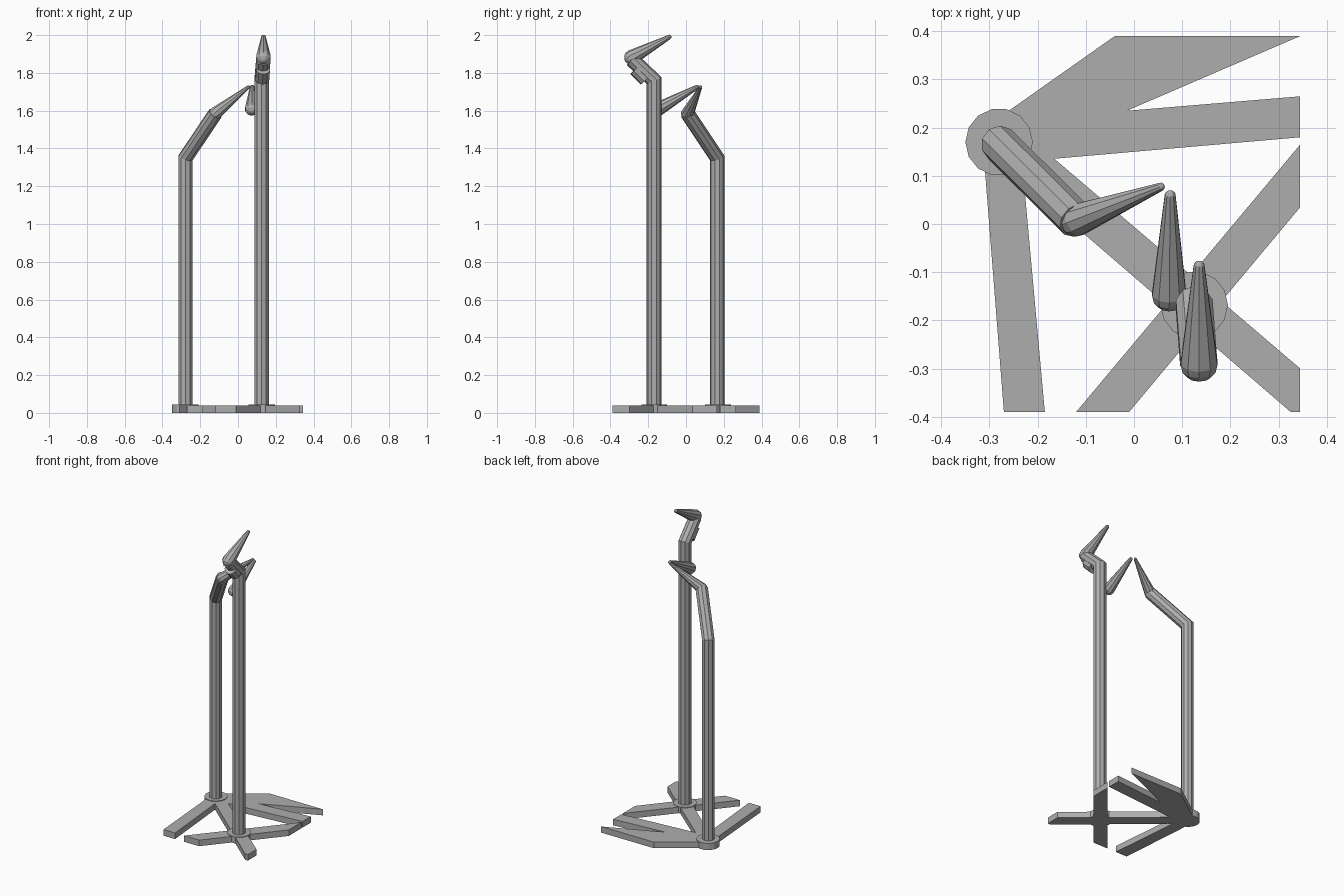
import bpy, bmesh, math
from mathutils import Vector

cube = bpy.data.objects.get("Cube")
if cube:
    bpy.data.objects.remove(cube, do_unlink=True)

GREY = bpy.data.materials.new("plain_grey")
GREY.use_nodes = True
GREY.diffuse_color = (0.42, 0.42, 0.42, 1)
GREY.node_tree.nodes["Principled BSDF"].inputs["Base Color"].default_value = (0.42, 0.42, 0.42, 1)
SIDES = 10


def finish(name, bm):
    bmesh.ops.recalc_face_normals(bm, faces=bm.faces[:])
    mesh = bpy.data.meshes.new(name)
    bm.to_mesh(mesh)
    bm.free()
    mesh.materials.append(GREY)
    obj = bpy.data.objects.new(name, mesh)
    bpy.context.collection.objects.link(obj)


def loft(name, rings):
    bm = bmesh.new()
    loops = [[bm.verts.new(p) for p in ring] for ring in rings]
    for a, b in zip(loops, loops[1:]):
        for i in range(len(a)):
            j = (i + 1) % len(a)
            bm.faces.new((a[i], a[j], b[j], b[i]))
    bm.faces.new(loops[0][::-1])
    bm.faces.new(loops[-1])
    finish(name, bm)


def circle(centre, axis, radius):
    turn = Vector((0, 0, 1)).rotation_difference(axis)
    angles = [2 * math.pi * (i + 0.5) / SIDES for i in range(SIDES)]
    return [centre + turn @ Vector((math.cos(a), math.sin(a), 0)) * radius for a in angles]


def tube(name, points, radius):
    """Round post with mitred bends."""
    pts = [Vector(p) for p in points]
    dirs = [(b - a).normalized() for a, b in zip(pts, pts[1:])]
    ring = circle(pts[0], dirs[0], radius)
    rings = [ring]
    for k, d in enumerate(dirs):
        n = d if k == len(dirs) - 1 else (d + dirs[k + 1]).normalized()
        ring = [p + d * ((pts[k + 1] - p).dot(n) / d.dot(n)) for p in ring]
        rings.append(ring)
    loft(name, rings)


def spike(name, start, end, r0, r1):
    """Tapered limb with rounded ends."""
    a, b = Vector(start), Vector(end)
    d = (b - a).normalized()
    steps = [math.radians(t) for t in (80, 50, 25, 0)]
    rings = [circle(a - d * r0 * math.sin(t), d, r0 * math.cos(t)) for t in steps]
    rings += [circle(b + d * r1 * math.sin(t), d, r1 * math.cos(t)) for t in reversed(steps)]
    loft(name, rings)


def slab(name, outline, height=0.04):
    loft(name, [[Vector((x, y, z)) for x, y in outline] for z in (0, height)])


# Flat branching base
slab("back_fork", [(-0.28, 0.17), (-0.26, 0.235), (-0.04, 0.39), (0.345, 0.39), (-0.015, 0.235),
                   (0.345, 0.265), (0.345, 0.18), (-0.17, 0.135)])
slab("left_strip", [(-0.31, 0.12), (-0.27, -0.39), (-0.185, -0.39), (-0.235, 0.16)])
slab("long_strip", [(-0.29, 0.14), (0.325, -0.39), (0.345, -0.39), (0.345, -0.3), (-0.2, 0.165)])
slab("cross_strip", [(-0.12, -0.39), (-0.01, -0.39), (0.345, 0.035), (0.345, 0.165)])

# Round feet under the posts
for name, x, y in (("back_foot", -0.28, 0.17), ("front_foot", 0.125, -0.168)):
    slab(name, [(x + 0.07 * math.cos(math.tau * i / 14), y + 0.07 * math.sin(math.tau * i / 14))
                for i in range(14)], 0.044)

# Back post, bent forward, with its pointed end
tube("back_post", [(-0.278, 0.165, 0.02), (-0.278, 0.165, 1.35), (-0.12, 0.008, 1.585)], 0.039)
spike("back_point", (-0.12, 0.008, 1.585), (0.055, 0.077, 1.725), 0.035, 0.009)

# Front post, bent forward, with collar and pointed ends
tube("front_post", [(0.125, -0.169, 0.02), (0.125, -0.169, 1.76), (0.134, -0.285, 1.87)], 0.04)
tube("front_collar", [(0.129, -0.213, 1.765), (0.133, -0.268, 1.82)], 0.038)
spike("front_point", (0.135, -0.288, 1.882), (0.135, -0.088, 1.99), 0.04, 0.012)
spike("side_point", (0.073, -0.145, 1.61), (0.075, 0.058, 1.725), 0.037, 0.012)
